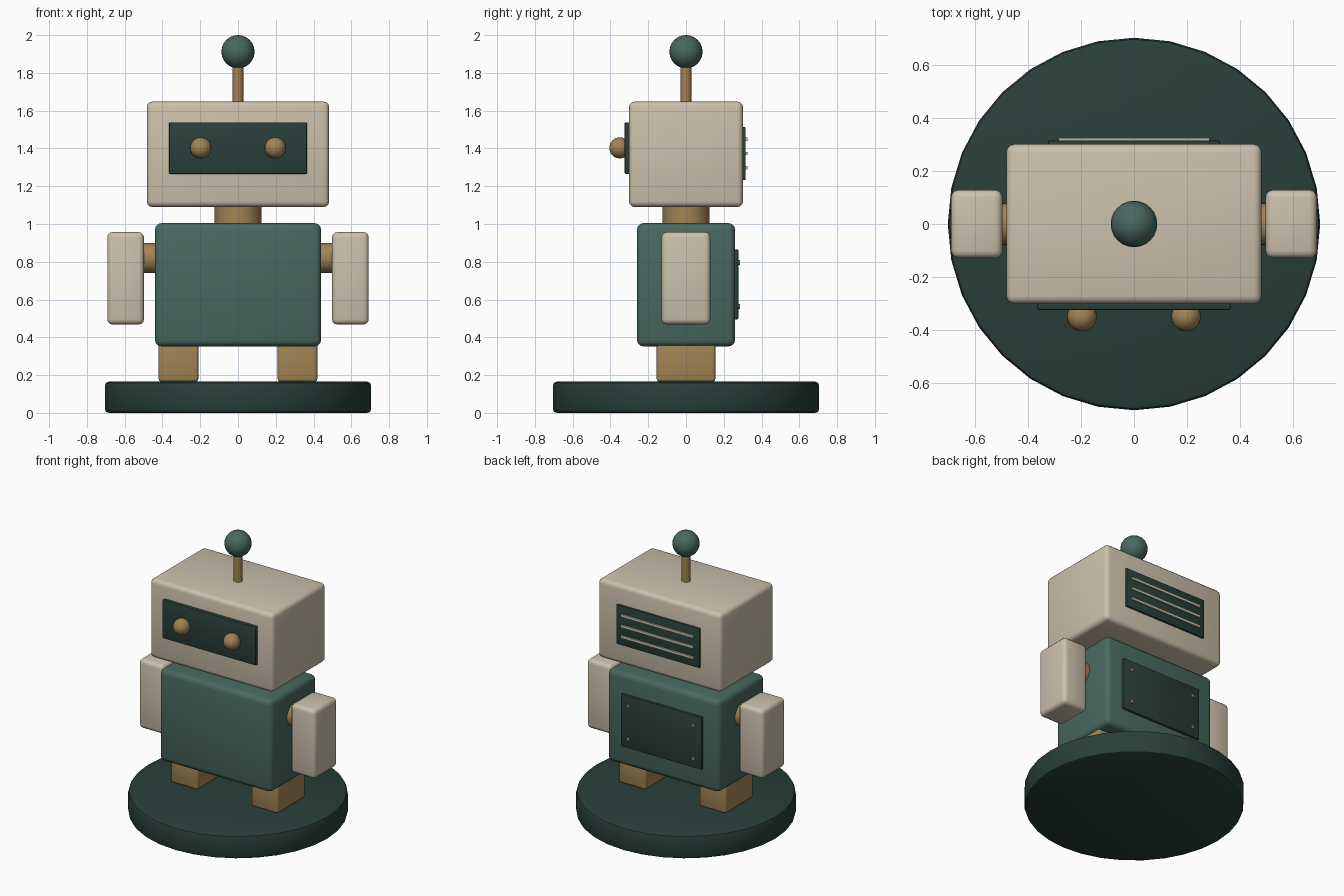
import bpy, math

if "Cube" in bpy.data.objects:
    bpy.data.objects.remove(bpy.data.objects["Cube"])


def material(name, rgb):
    m = bpy.data.materials.new(name)
    m.diffuse_color = (*rgb, 1)
    m.use_nodes = True
    m.node_tree.nodes["Principled BSDF"].inputs["Base Color"].default_value = m.diffuse_color
    return m


CREAM = material("cream", (0.60, 0.53, 0.41))
GREEN = material("green", (0.065, 0.14, 0.115))
DARK = material("dark_green", (0.022, 0.05, 0.043))
BRASS = material("brass", (0.36, 0.23, 0.09))


def finish(name, mat, bevel=0, segments=3, smooth=True):
    ob = bpy.context.object
    ob.name = name
    ob.data.materials.append(mat)
    if bevel:
        mod = ob.modifiers.new("bevel", 'BEVEL')
        mod.width = bevel
        mod.segments = segments
        mod.limit_method = 'ANGLE'
        mod.angle_limit = math.radians(40)
        bpy.ops.object.modifier_apply(modifier=mod.name)
    if smooth:
        bpy.ops.object.shade_smooth_by_angle(angle=math.radians(35))
    return ob


def box(name, lo, hi, mat, bevel=0.0, segments=3):
    centre = [(a + b) / 2 for a, b in zip(lo, hi)]
    bpy.ops.mesh.primitive_cube_add(size=1, location=centre)
    bpy.context.object.scale = [b - a for a, b in zip(lo, hi)]
    bpy.ops.object.transform_apply(location=False, rotation=False, scale=True)
    return finish(name, mat, bevel, segments)


def cylinder(name, loc, radius, depth, mat, sides=24, rot=(0, 0, 0), bevel=0.0):
    bpy.ops.mesh.primitive_cylinder_add(vertices=sides, radius=radius, depth=depth,
                                        location=loc, rotation=rot)
    return finish(name, mat, bevel, 2)


def ball(name, loc, radius, mat):
    bpy.ops.mesh.primitive_uv_sphere_add(segments=24, ring_count=12, radius=radius, location=loc)
    return finish(name, mat)


# Base disc
cylinder("base", (0, 0, 0.0825), 0.705, 0.165, DARK, 32, bevel=0.02)

# Body, neck and head
box("body", (-0.44, -0.26, 0.352), (0.44, 0.26, 1.005), GREEN, 0.035)
cylinder("neck", (0, 0, 1.045), 0.124, 0.13, BRASS)
box("head", (-0.483, -0.302, 1.09), (0.483, 0.302, 1.648), CREAM, 0.03)

# Antenna
cylinder("antenna_rod", (0, 0, 1.74), 0.028, 0.22, BRASS, 16)
ball("antenna_ball", (0, 0, 1.912), 0.088, GREEN)

# Face panel
box("face_panel", (-0.365, -0.325, 1.266), (0.365, -0.29, 1.538), DARK, 0.005, 2)

# Mirrored limbs and eyes
for side, s in (("left", -1), ("right", 1)):
    ball(side + "_eye", (s * 0.197, -0.35, 1.403), 0.056, BRASS)
    box(side + "_leg", (s * 0.315 - 0.105, -0.155, 0.165),
        (s * 0.315 + 0.105, 0.155, 0.38), BRASS, 0.015)
    box(side + "_arm", (s * 0.595 - 0.097, -0.129, 0.468),
        (s * 0.595 + 0.097, 0.129, 0.957), CREAM, 0.028)
    cylinder(side + "_shoulder", (s * 0.47, 0, 0.82), 0.08, 0.12, BRASS, 24,
             (0, math.pi / 2, 0))

# Rear head vent with slats
box("vent_panel", (-0.326, 0.29, 1.233), (0.326, 0.316, 1.513), DARK, 0.005, 2)
for i in range(3):
    z = 1.373 + (i - 1) * 0.075
    box(f"vent_slat_{i + 1}", (-0.285, 0.305, z - 0.009), (0.285, 0.326, z + 0.009), CREAM)

# Rear body hatch with rivets
box("back_hatch", (-0.317, 0.25, 0.495), (0.317, 0.277, 0.866), DARK, 0.005, 2)
for sx in (-1, 1):
    for sz in (-1, 1):
        cylinder("hatch_rivet", (sx * 0.255, 0.275, 0.68 + sz * 0.117), 0.013, 0.02,
                 BRASS, 12, (math.pi / 2, 0, 0))
